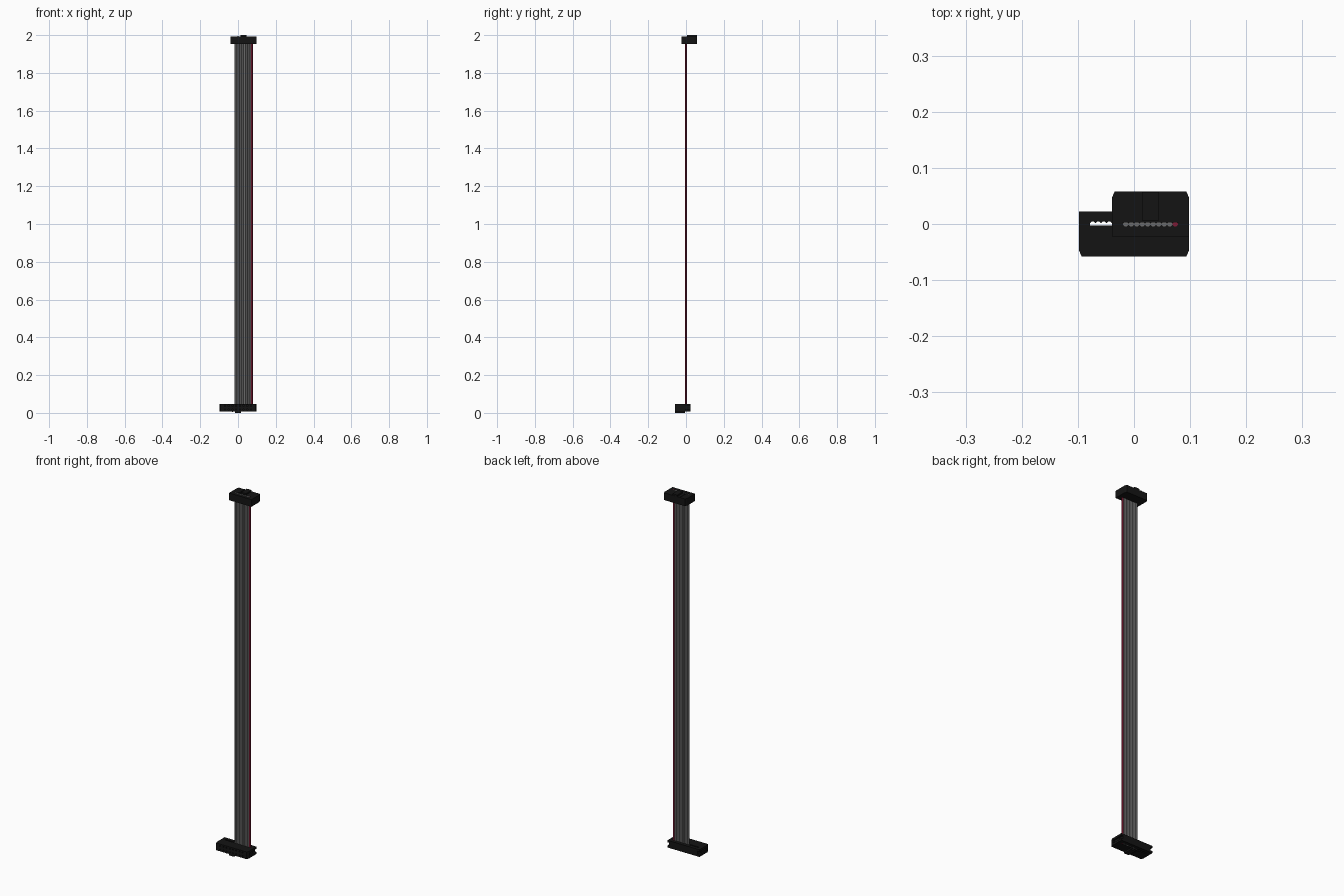
import bpy, bmesh, math
from mathutils import Matrix

if "Cube" in bpy.data.objects:
    bpy.data.objects.remove(bpy.data.objects["Cube"])

P = 0.0098          # wire pitch
R = 0.0051          # wire radius (wires overlap slightly)
Z0, Z1 = 0.008, 0.048   # connector body height range


def material(name, rgb):
    m = bpy.data.materials.new(name)
    m.diffuse_color = (*rgb, 1)
    m.use_nodes = True
    m.node_tree.nodes["Principled BSDF"].inputs["Base Color"].default_value = m.diffuse_color
    return m


BLACK = material("black_plastic", (0.007, 0.007, 0.007))
GREY = material("grey_insulation", (0.15, 0.15, 0.15))
RED = material("red_insulation", (0.22, 0.01, 0.035))


def finish(bm, name, mat, rot=False):
    """Make an object; rot flips it to the upper end of the cable."""
    if rot:
        bm.transform(Matrix.Translation((0, 0, 2)) @ Matrix.Rotation(math.pi, 4, 'X'))
    bmesh.ops.recalc_face_normals(bm, faces=bm.faces)
    me = bpy.data.meshes.new(name)
    bm.to_mesh(me)
    bm.free()
    ob = bpy.data.objects.new(name, me)
    bpy.context.collection.objects.link(ob)
    if mat:
        me.materials.append(mat)
    return ob


def prism(bm, pts, z0, z1):
    """Extrude an xy outline between two heights."""
    f = bm.faces.new([bm.verts.new((x, y, z0)) for x, y in pts])
    ext = bmesh.ops.extrude_face_region(bm, geom=[f])["geom"]
    verts = [g for g in ext if isinstance(g, bmesh.types.BMVert)]
    bmesh.ops.translate(bm, verts=verts, vec=(0, 0, z1 - z0))


def box(bm, x0, x1, y0, y1, z0, z1):
    prism(bm, [(x0, y0), (x1, y0), (x1, y1), (x0, y1)], z0, z1)


def scallops(x0, n, steps=8):
    """Upper outline of n touching wires, left to right."""
    pts = []
    for i in range(n):
        for k in range(steps + (i == n - 1)):
            dx = -P / 2 * math.cos(math.pi * k / steps)
            pts.append((x0 + (i + 0.5) * P + dx, 0.85 * math.sqrt(R * R - dx * dx)))
    return pts


def cut(ob, cutter):
    cutter.hide_render = True
    mod = ob.modifiers.new("cut", 'BOOLEAN')
    mod.object = cutter
    mod.operation = 'DIFFERENCE'
    mod.solver = 'EXACT'
    bpy.context.view_layer.objects.active = ob
    ob.select_set(True)
    bpy.ops.object.modifier_apply(modifier=mod.name)
    ob.select_set(False)
    bpy.data.objects.remove(cutter)


def ribbon(name, x0, n, mat):
    top = scallops(x0, n)
    bm = bmesh.new()
    prism(bm, top + [(x, -y) for x, y in reversed(top)], Z0 + 0.001, 2 - Z0 - 0.001)
    ob = finish(bm, name, mat)
    bpy.context.view_layer.objects.active = ob
    ob.select_set(True)
    bpy.ops.object.shade_smooth_by_angle(angle=math.radians(35))
    ob.select_set(False)


def connector(prefix, n, right, rot):
    """Socket body towards -y with a clamp cap on +y, n wires wide."""
    w = n * P / 2
    cx, L = right - w, w + 0.02
    zm = (Z0 + Z1) / 2

    # socket body with tapered mating end
    bm = bmesh.new()
    prism(bm, [(cx - L, -0.003), (cx - L, -0.046), (cx - L + 0.005, -0.058),
               (cx + L - 0.005, -0.058), (cx + L, -0.046), (cx + L, -0.003)], Z0, Z1)
    body = finish(bm, prefix + "_socket", BLACK, rot)

    # pin holes and latch grooves
    bm = bmesh.new()
    for i in range(n // 2):
        for dz in (-P, P):
            x, z, h = cx - w + (2 * i + 1) * P, zm + dz, 0.003
            box(bm, x - h, x + h, -0.07, -0.02, z - h, z + h)
    for s in (-1, 1):
        xs = sorted((cx + s * (L - 0.007), cx + s * (L + 0.02)))
        box(bm, *xs, -0.04, 0.02, zm - 0.008, zm + 0.008)
    cut(body, finish(bm, prefix + "_hole_cutter", None, rot))

    # polarising key and small side rib
    bm = bmesh.new()
    box(bm, cx - 0.015, cx + 0.015, -0.057, -0.006, 0, Z0 + 0.002)
    box(bm, cx - 0.033, cx - 0.026, -0.057, -0.006, Z0 - 0.002, Z0 + 0.002)
    finish(bm, prefix + "_key", BLACK, rot)

    # clamp cap with scalloped wire slot
    bm = bmesh.new()
    prism(bm, [(cx - L, 0.0225), (cx - L, -0.003), (cx - w, -0.003)]
          + scallops(cx - w, n)
          + [(cx + w, -0.003), (cx + L, -0.003), (cx + L, 0.0225)], Z0, Z1)
    cap = finish(bm, prefix + "_clamp_cap", BLACK, rot)
    bm = bmesh.new()
    for s in (-1, 1):
        xs = sorted((cx + s * (L - 0.011), cx + s * (L + 0.02)))
        box(bm, *xs, -0.02, 0.04, zm - 0.009, zm + 0.009)
    cut(cap, finish(bm, prefix + "_notch_cutter", None, rot))


# ribbon cable: nine grey wires and one red edge wire
RIGHT = 8 * P
ribbon("grey_wires", RIGHT - 10 * P, 9, GREY)
ribbon("red_wire", RIGHT - P, 1, RED)

# wide connector at the bottom, narrow one at the top
connector("lower", 16, RIGHT, False)
connector("upper", 10, RIGHT, True)
